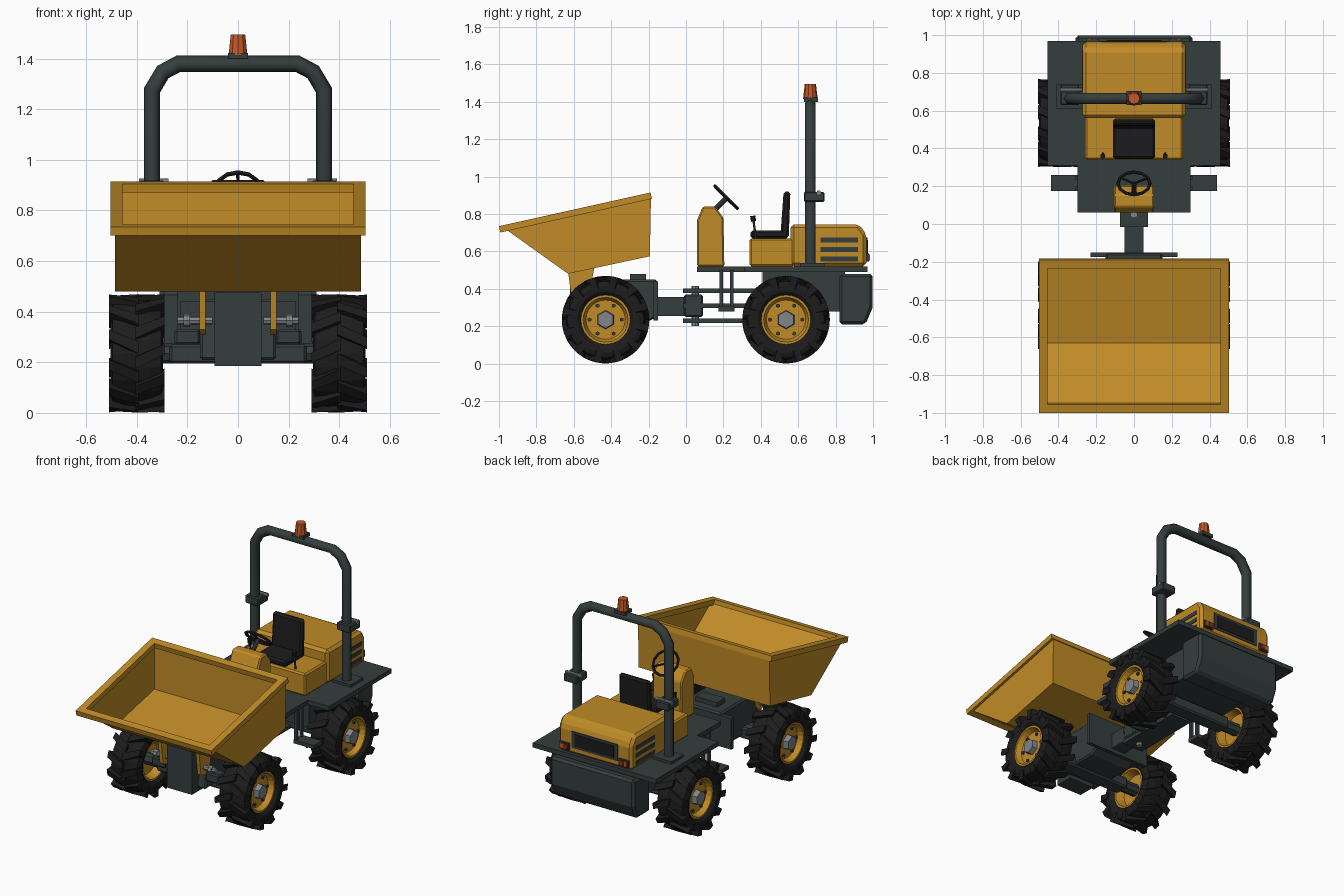
import bpy, bmesh, math
from mathutils import Vector

if "Cube" in bpy.data.objects:
    bpy.data.objects.remove(bpy.data.objects["Cube"], do_unlink=True)


def material(name, r, g, b):
    m = bpy.data.materials.new(name)
    m.use_nodes = True
    m.diffuse_color = (r, g, b, 1)
    bsdf = m.node_tree.nodes["Principled BSDF"]
    bsdf.inputs["Base Color"].default_value = (r, g, b, 1)
    bsdf.inputs["Roughness"].default_value = 0.6
    return m


YELLOW = material("yellow paint", .53, .26, .02)
DARK = material("dark grey steel", .036, .047, .047)
BLACK = material("black rubber", .012, .012, .013)
STEEL = material("bare steel", .22, .24, .26)
ORANGE = material("orange lens", .55, .1, .018)
RED = material("red lens", .25, .025, .012)


def finish(name, bm, mat, bevel=0):
    bmesh.ops.remove_doubles(bm, verts=bm.verts, dist=1e-5)
    bmesh.ops.recalc_face_normals(bm, faces=bm.faces)
    mesh = bpy.data.meshes.new(name)
    bm.to_mesh(mesh)
    bm.free()
    mesh.materials.append(mat)
    ob = bpy.data.objects.new(name, mesh)
    bpy.context.collection.objects.link(ob)
    if bevel:
        mod = ob.modifiers.new("bevel", "BEVEL")
        mod.width, mod.segments = bevel, 1
    return ob


def prism(name, profile, x0, x1, mat, bevel=0):
    """Side profile of (y, z) points extruded across x."""
    bm = bmesh.new()
    face = bm.faces.new([bm.verts.new((x0, y, z)) for y, z in profile])
    moved = bmesh.ops.extrude_face_region(bm, geom=[face])["geom"]
    verts = [v for v in moved if isinstance(v, bmesh.types.BMVert)]
    bmesh.ops.translate(bm, verts=verts, vec=(x1 - x0, 0, 0))
    return finish(name, bm, mat, bevel)


def box(name, x, y, z, mat, bevel=0):
    profile = [(y[0], z[0]), (y[1], z[0]), (y[1], z[1]), (y[0], z[1])]
    return prism(name, profile, x[0], x[1], mat, bevel)


def wide(name, half, y, z, mat, bevel=0):
    return box(name, (-half, half), y, z, mat, bevel)


def pair(name, x, y, z, mat, bevel=0):
    box("left_" + name, x, y, z, mat, bevel)
    box("right_" + name, (-x[1], -x[0]), y, z, mat, bevel)


def rod(name, start, end, r0, mat, r1=None, sides=8):
    a, b = Vector(start), Vector(end)
    bm = bmesh.new()
    bmesh.ops.create_cone(bm, cap_ends=True, segments=sides, radius1=r0,
                          radius2=r0 if r1 is None else r1, depth=(b - a).length)
    ob = finish(name, bm, mat)
    ob.location = (a + b) / 2
    ob.rotation_euler = (b - a).to_track_quat("Z", "Y").to_euler()
    return ob


def polar(x, r, t):
    return (x, r * math.cos(t), r * math.sin(t))


def lathe(bm, profile, sides):
    """Closed (x, r) profile turned about the x axis."""
    rings = [[bm.verts.new(polar(x, r, math.tau * i / sides)) for x, r in profile]
             for i in range(sides)]
    for i in range(sides):
        a, b = rings[i], rings[(i + 1) % sides]
        for j in range(len(profile)):
            k = (j + 1) % len(profile)
            bm.faces.new((a[j], a[k], b[k], b[j]))


def hexahedron(bm, lower, upper):
    lo, up = [bm.verts.new(p) for p in lower], [bm.verts.new(p) for p in upper]
    bm.faces.new(lo)
    bm.faces.new(up)
    for i in range(4):
        j = (i + 1) % 4
        bm.faces.new((lo[i], lo[j], up[j], up[i]))


# Wheel: tyre with staggered lugs, dished rim, hub and bolts
bm = bmesh.new()
half = [(.08, .128), (.1, .15), (.104, .18), (.095, .205), (.05, .214)]
lathe(bm, half + [(-x, r) for x, r in reversed(half)], 24)
LUGS = 12
for side in (1, -1):
    for i in range(LUGS):
        t = math.tau * (i + (side < 0) / 2) / LUGS
        ends = [(-.006 * side, t), (-.006 * side, t + .2),
                (.109 * side, t + .42), (.109 * side, t + .24)]
        depth = (.2, .2, .168, .168)
        hexahedron(bm, [polar(x, r, a) for (x, a), r in zip(ends, depth)],
                   [polar(x, .234, a) for x, a in ends])
tyre = finish("tyre", bm, BLACK)
bm = bmesh.new()
lathe(bm, [(0, 0), (.05, 0), (.05, .105), (.085, .12), (.085, .132),
           (-.085, .132), (-.085, .12), (-.03, .105), (-.03, 0)], 24)
rim = finish("rim", bm, YELLOW)
hub = rod("hub", (.04, 0, 0), (.085, 0, 0), .052, STEEL, .046, 6)
parts = [tyre, rim, hub]
for i in range(6):
    t = math.tau * i / 6
    parts.append(rod("wheel_bolt", polar(.045, .086, t), polar(.06, .086, t), .011, DARK, sides=6))
AXLES = {"front": -.43, "rear": .535}
for axle, y in AXLES.items():
    for side, x, turn in (("left", .4, 0), ("right", -.4, math.pi)):
        root = bpy.data.objects.new(f"{axle}_{side}_wheel", None)
        root.location, root.rotation_euler = (x, y, .235), (0, 0, turn)
        bpy.context.collection.objects.link(root)
        for part in parts:
            copy = part.copy()
            copy.name = f"{axle}_{side}_{part.name}"
            copy.parent = root
            bpy.context.collection.objects.link(copy)
    rod(axle + "_axle", (-.37, y, .235), (.37, y, .235), .04, DARK)
    wide(axle + "_axle_housing", .27, (y - .05, y + .05), (.195, .27), DARK, .01)
for part in parts:
    bpy.data.objects.remove(part)

# Skip: open bin made from its side profile, then thickened
bm = bmesh.new()
section = [(-.95, .715), (-.63, .485), (-.197, .577), (-.192, .885)]
left, right = [[bm.verts.new((x, y, z)) for y, z in section] for x in (.483, -.483)]
bm.faces.new(left)
bm.faces.new(right)
for i in range(3):
    bm.faces.new((left[i], left[i + 1], right[i + 1], right[i]))
skip = finish("skip_body", bm, YELLOW)
solid = skip.modifiers.new("thickness", "SOLIDIFY")
solid.thickness, solid.offset = .012, 0

# Skip rim: rectangular ring lying on the slope
bm = bmesh.new()
corners = []
for sx, sy in ((1, 1), (-1, 1), (-1, -1), (1, -1)):
    corners.append([bm.verts.new((sx * (.503 - d), sy * (.415 - d), z))
                    for d, z in ((0, 0), (.046, 0), (.046, -.035), (0, -.035))])
for i in range(4):
    a, b = corners[i], corners[(i + 1) % 4]
    for j in range(4):
        k = (j + 1) % 4
        bm.faces.new((a[j], a[k], b[k], b[j]))
lip = finish("skip_rim", bm, YELLOW)
lip.location = (0, -.595, .825)
lip.rotation_euler.x = math.atan2(.18, .81)

# Skip brackets and pivot pins
for s, side in ((1, "left"), (-1, "right")):
    prism(side + "_skip_bracket", [(-.63, .49), (-.49, .51), (-.52, .36), (-.56, .31), (-.61, .33)],
          s * .128, s * .152, YELLOW)
    rod(side + "_pivot_pin", (s * .1, -.57, .365), (s * .24, -.57, .365), .016, STEEL)
    rod(side + "_pivot_collar", (s * .19, -.57, .365), (s * .215, -.57, .365), .026, STEEL)
pair("pivot_mount", (.15, .25), (-.56, -.48), (.27, .33), DARK, .008)

# Front chassis and articulation joint
prism("front_chassis", [(-.56, .21), (-.23, .21), (-.155, .25), (-.155, .45), (-.52, .45)],
      -.15, .15, DARK, .01)
wide("front_chassis_nose", .093, (-.62, -.5), (.185, .475), DARK)
wide("front_back_plate", .23, (-.175, -.15), (.23, .44), DARK)
wide("front_valve_block", .08, (-.3, -.215), (.44, .48), DARK)
wide("neck", .05, (-.16, 0), (.255, .355), DARK)
wide("joint_block", .075, (-.01, .09), (.25, .37), DARK, .008)
for name, z in (("upper", .39), ("middle", .31), ("lower", .23)):
    wide(name + "_joint_arm", .075, (-.015, .45), (z - .012, z + .012), DARK)
rod("joint_pin", (0, .05, .2), (0, .05, .415), .02, STEEL)

# Rear chassis, deck, steps and counterweight
wide("rear_frame", .24, (.41, .85), (.28, .49), DARK)
wide("front_deck", .3, (.06, .32), (.49, .52), DARK)
wide("rear_deck", .457, (.31, .97), (.49, .52), DARK)
prism("counterweight", [(.82, .21), (.96, .21), (.998, .3), (.998, .48), (.82, .48)],
      -.31, .31, DARK, .015)
pair("step", (.29, .44), (.175, .26), (.28, .305), DARK)
for y in (.18, .235):
    pair("step_hanger", (.29, .31), (y, y + .018), (.29, .5), DARK)

# Engine cover and its painted details
prism("engine_cover", [(.56, .52), (.965, .52), (.965, .69), (.925, .745), (.56, .745)],
      -.272, .272, YELLOW, .018)
wide("seat_base", .26, (.34, .58), (.52, .67), YELLOW, .01)
for z in (.56, .61, .66):
    pair("side_vent", (.27, .276), (.72, .92), (z - .013, z + .013), DARK)
wide("rear_grille", .17, (.963, .97), (.565, .675), DARK)
wide("rear_grille_inset", .145, (.968, .973), (.58, .66), BLACK)
pair("light_housing", (.185, .255), (.96, .978), (.545, .59), DARK)
pair("tail_light", (.192, .222), (.974, .983), (.552, .583), RED)
pair("indicator_light", (.224, .248), (.974, .983), (.552, .583), ORANGE)

# Seat and levers
wide("seat_cushion", .112, (.345, .55), (.67, .712), BLACK, .012)
prism("seat_back", [(.505, .69), (.55, .69), (.558, .92), (.522, .92)], -.112, .112, BLACK, .012)
for s, side in ((1, "left"), (-1, "right")):
    rod(side + "_lever", (s * .165, .375, .66), (s * .165, .36, .77), .006, DARK, sides=6)
    rod(side + "_lever_knob", (s * .165, .361, .76), (s * .165, .357, .79), .014, BLACK, sides=6)

# Steering console and wheel
prism("steering_console", [(.06, .52), (.205, .52), (.2, .78), (.155, .84), (.09, .84), (.06, .77)],
      -.107, .107, YELLOW, .008)
rod("steering_column", (0, .13, .8), (0, .215, .885), .014, DARK)
bpy.ops.mesh.primitive_torus_add(major_segments=12, minor_segments=6, major_radius=.085,
                                 minor_radius=.009, location=(0, .215, .89),
                                 rotation=(-math.pi / 4, 0, 0))
wheel = bpy.context.object
wheel.name = "steering_wheel"
wheel.data.materials.append(BLACK)
for t in (.5, 2.6, 4.7):
    tip = Vector((math.cos(t), math.sin(t) * .707, -math.sin(t) * .707)) * .085
    hub_at = Vector((0, .215, .885))
    rod("steering_spoke", hub_at, hub_at + tip, .007, BLACK, sides=6)

# Roll bar with clamps, feet and beacon
arch = [(.34, .52), (.34, 1.275), (.297, 1.347), (.235, 1.38)]
path = arch + [(-x, z) for x, z in reversed(arch)]
curve = bpy.data.curves.new("roll_bar", "CURVE")
curve.dimensions = "3D"
curve.bevel_depth, curve.bevel_resolution, curve.use_fill_caps = .033, 1, True
spline = curve.splines.new("POLY")
spline.points.add(len(path) - 1)
for point, (x, z) in zip(spline.points, path):
    point.co = (x, .665, z, 1)
curve.materials.append(DARK)
bpy.context.collection.objects.link(bpy.data.objects.new("roll_bar", curve))
pair("roll_bar_clamp", (.29, .39), (.63, .74), (.865, .918), DARK, .006)
pair("roll_bar_foot", (.27, .41), (.61, .74), (.52, .537), DARK)
for s, side in ((1, "left"), (-1, "right")):
    rod(side + "_clamp_pin", (s * .275, .71, .915), (s * .392, .71, .915), .012, STEEL)
wide("beacon_mount", .04, (.63, .705), (1.4, 1.422), DARK)
rod("beacon", (0, .665, 1.415), (0, .665, 1.495), .039, ORANGE, .03, 10)
